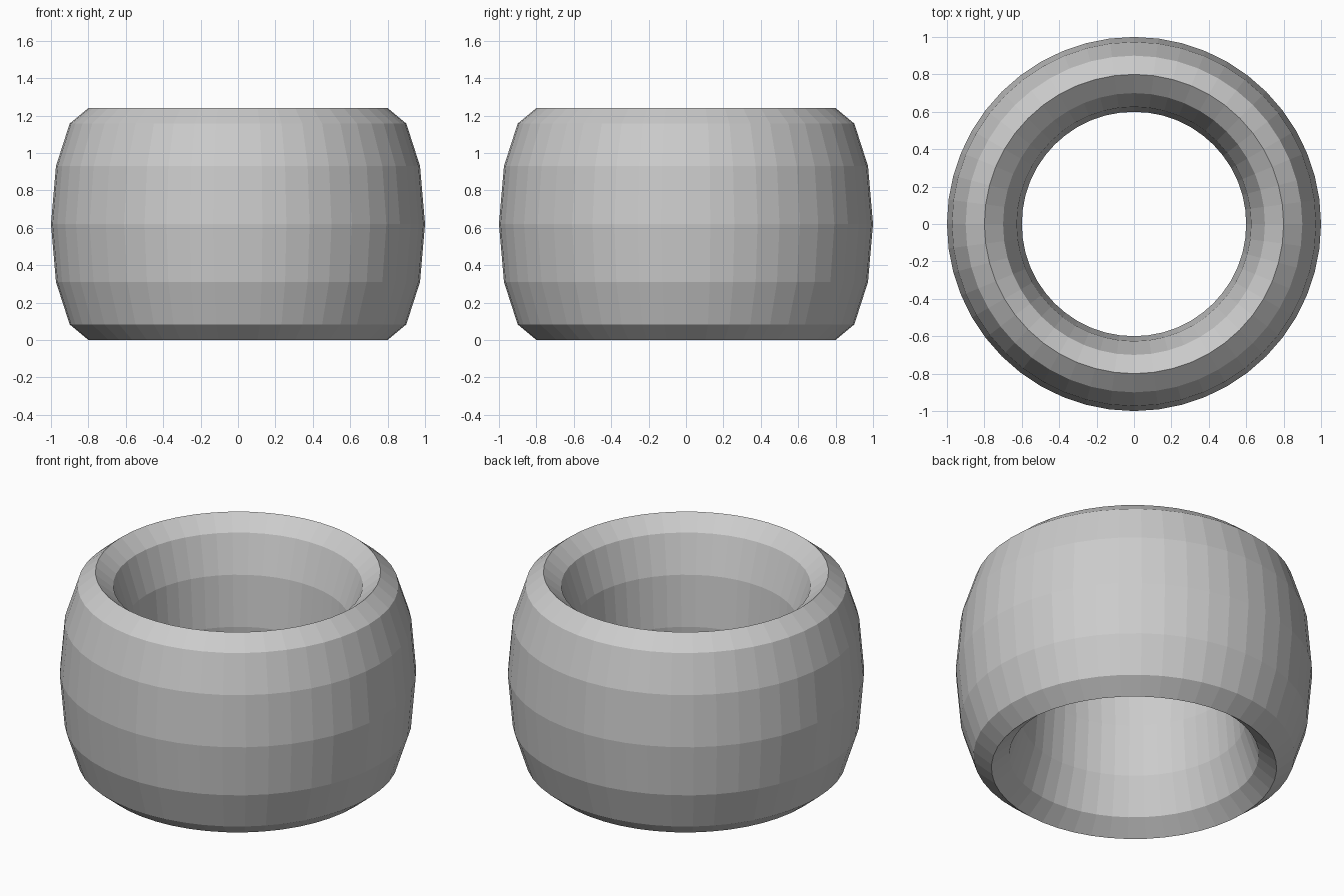
import bpy

if "Cube" in bpy.data.objects:
    bpy.data.objects.remove(bpy.data.objects["Cube"])

# Ring: 12-sided tube section stretched vertically into a tall barrel-shaped band
HALF_HEIGHT = 0.62
TUBE = 0.2

bpy.ops.mesh.primitive_torus_add(
    major_radius=0.8, minor_radius=TUBE,
    major_segments=48, minor_segments=12,
    location=(0, 0, HALF_HEIGHT))
ring = bpy.context.object
ring.name = "ring_band"
ring.scale.z = HALF_HEIGHT / TUBE
bpy.ops.object.transform_apply(location=False, rotation=False, scale=True)
bpy.ops.object.shade_flat()
